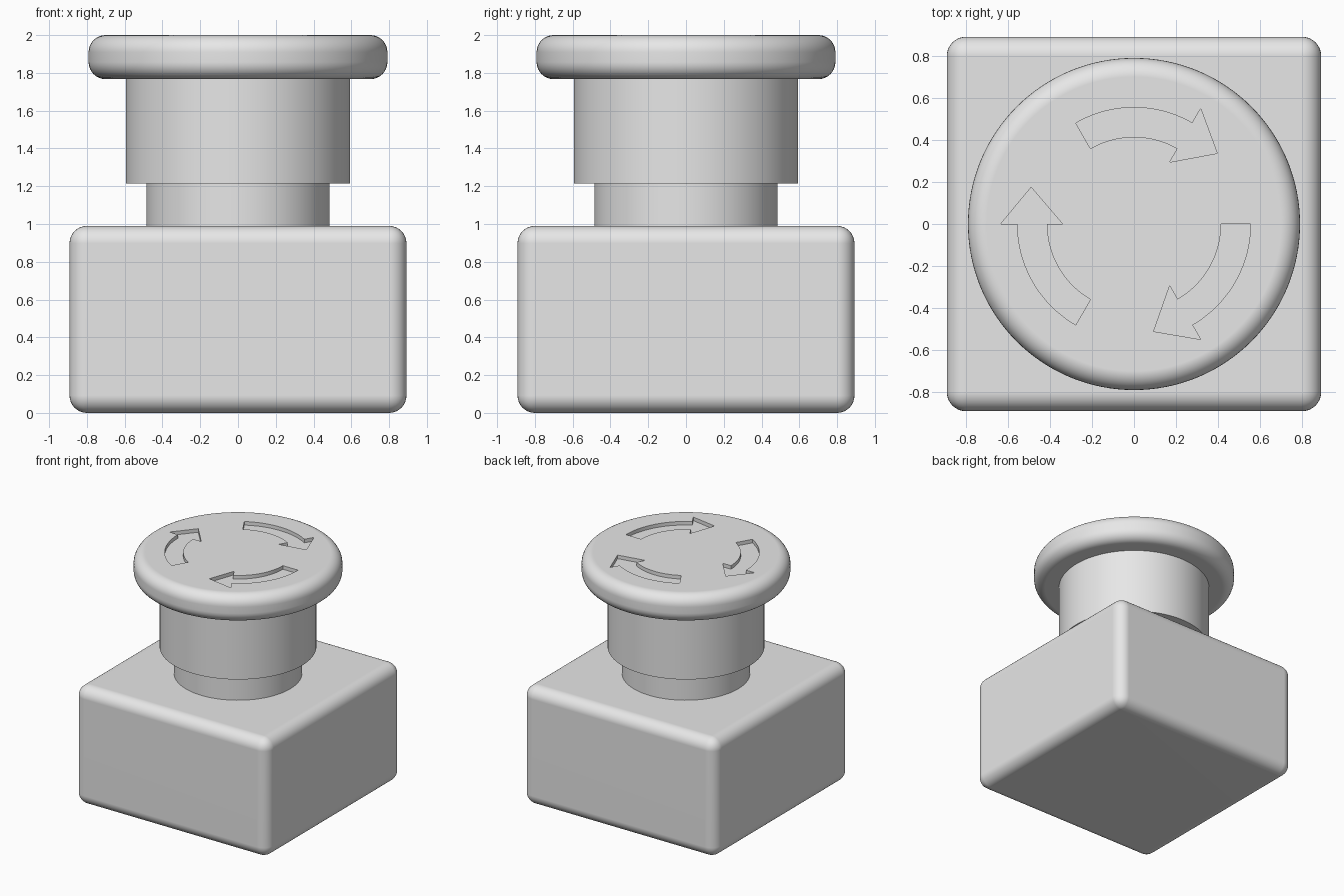
import bpy, bmesh, math
from mathutils import Matrix, Vector

if "Cube" in bpy.data.objects:
    bpy.data.objects.remove(bpy.data.objects["Cube"])

grey = bpy.data.materials.new("light_grey")
grey.diffuse_color = (0.8, 0.8, 0.8, 1)
grey.use_nodes = True
grey.node_tree.nodes["Principled BSDF"].inputs["Base Color"].default_value = grey.diffuse_color


def make_object(name, bm):
    bmesh.ops.recalc_face_normals(bm, faces=bm.faces)
    mesh = bpy.data.meshes.new(name)
    bm.to_mesh(mesh)
    bm.free()
    obj = bpy.data.objects.new(name, mesh)
    mesh.materials.append(grey)
    bpy.context.collection.objects.link(obj)
    bpy.ops.object.select_all(action='DESELECT')
    bpy.context.view_layer.objects.active = obj
    obj.select_set(True)
    return obj


def finish(obj):
    bpy.ops.object.select_all(action='DESELECT')
    bpy.context.view_layer.objects.active = obj
    obj.select_set(True)
    bpy.ops.object.shade_smooth_by_angle(angle=math.radians(35))
    mod = obj.modifiers.new("even_shading", 'WEIGHTED_NORMAL')
    mod.keep_sharp = True


def round_edges(bm, edges, radius):
    bmesh.ops.bevel(bm, geom=edges, offset=radius, segments=8,
                    profile=0.5, affect='EDGES', clamp_overlap=True)


def cylinder(name, radius, z0, z1, rounding=0):
    bm = bmesh.new()
    bmesh.ops.create_cone(bm, cap_ends=True, segments=128, radius1=radius, radius2=radius,
                          depth=z1 - z0, matrix=Matrix.Translation((0, 0, (z0 + z1) / 2)))
    if rounding:
        rims = [e for e in bm.edges if abs(e.verts[0].co.z - e.verts[1].co.z) < 1e-5]
        round_edges(bm, rims, rounding)
    return make_object(name, bm)


# Rounded housing
bm = bmesh.new()
bmesh.ops.create_cube(bm, size=1, matrix=Matrix.Translation((0, 0, 0.495))
                      @ Matrix.Diagonal((1.784, 1.784, 0.99, 1)))
round_edges(bm, bm.edges[:], 0.092)
finish(make_object("housing", bm))

# Neck and collar
finish(cylinder("neck", 0.485, 0.98, 1.22))
finish(cylinder("collar", 0.594, 1.214, 1.78))

# Push cap
cap = cylinder("push_cap", 0.791, 1.767, 2.0, 0.09)


# Three clockwise arrows engraved in the cap
def arc(radius, a0, a1, steps=20):
    angles = [math.radians(a0 + (a1 - a0) * i / steps) for i in range(steps + 1)]
    return [(radius * math.cos(a), radius * math.sin(a)) for a in angles]


outline = (arc(0.555, 240, 180) + [(-0.635, 0), (-0.49, 0.175), (-0.34, 0)]
           + arc(0.415, 180, 240))
bm = bmesh.new()
for turn in (0, 120, 240):
    rot = Matrix.Rotation(math.radians(turn), 3, 'Z')
    face = bm.faces.new([bm.verts.new(rot @ Vector((x, y, 1.97))) for x, y in outline])
    top = bmesh.ops.extrude_face_region(bm, geom=[face])['geom']
    bmesh.ops.translate(bm, vec=(0, 0, 0.1),
                        verts=[v for v in top if isinstance(v, bmesh.types.BMVert)])
cutter = make_object("arrow_cutter", bm)
cutter.hide_render = True

cut = cap.modifiers.new("arrows", 'BOOLEAN')
cut.operation = 'DIFFERENCE'
cut.solver = 'EXACT'
cut.object = cutter
bpy.context.view_layer.objects.active = cap
bpy.ops.object.modifier_apply(modifier=cut.name)
bpy.data.objects.remove(cutter)
finish(cap)
